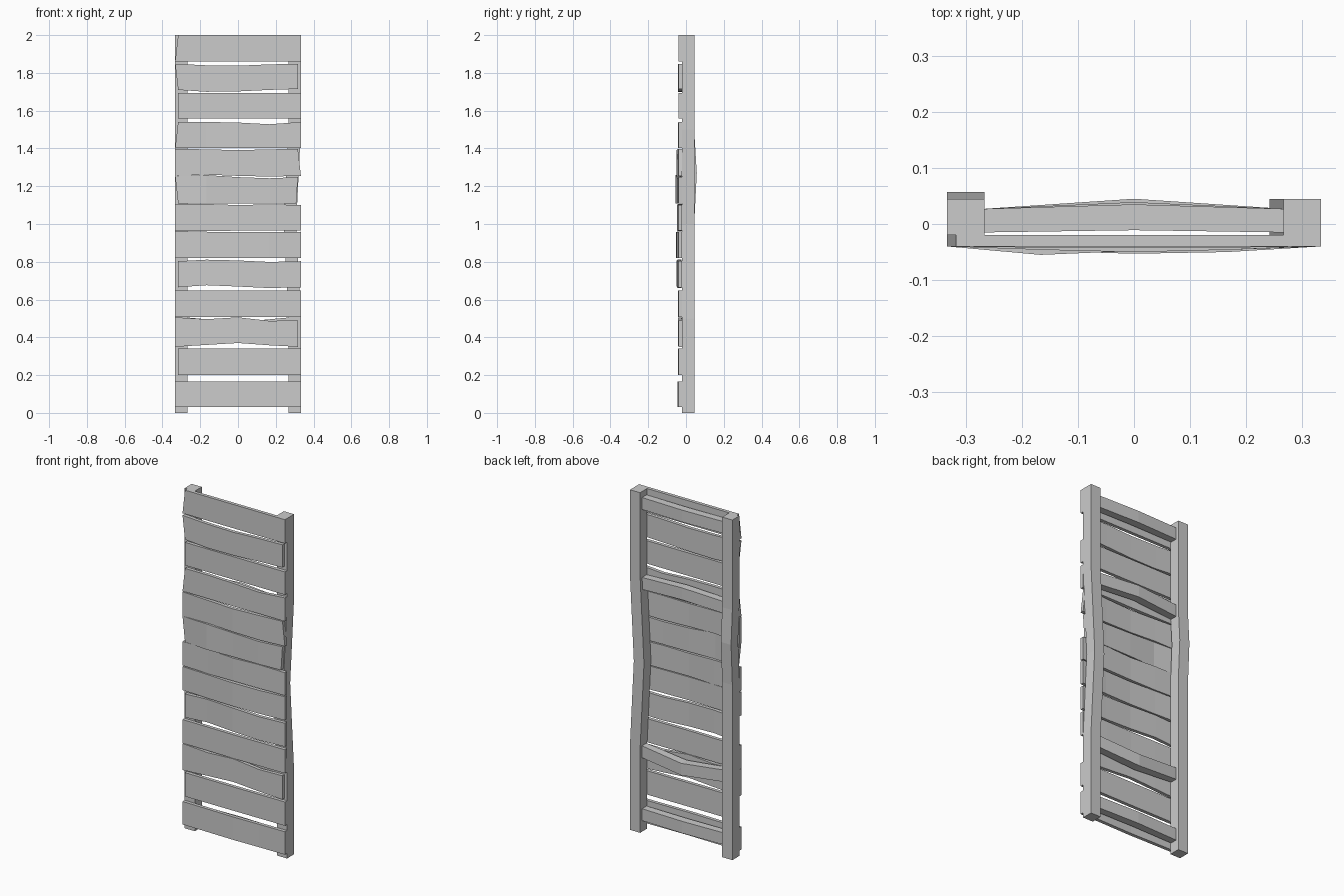
import bpy, bmesh

if "Cube" in bpy.data.objects:
    bpy.data.objects.remove(bpy.data.objects["Cube"])

def loft(name, rings):
    """Skin a list of four-cornered sections into a closed, flat-shaded beam."""
    bm = bmesh.new()
    loops = [[bm.verts.new(p) for p in ring] for ring in rings]
    for a, b in zip(loops, loops[1:]):
        for i in range(4):
            j = (i + 1) % 4
            bm.faces.new((a[i], a[j], b[j], b[i]))
    bm.faces.new(loops[0][::-1])
    bm.faces.new(loops[-1])
    bmesh.ops.recalc_face_normals(bm, faces=bm.faces)
    mesh = bpy.data.meshes.new(name)
    bm.to_mesh(mesh)
    bm.free()
    obj = bpy.data.objects.new(name, mesh)
    bpy.context.collection.objects.link(obj)
    return obj

def post(name, xc, bends):
    # bends: (z, x shift, y shift)
    h = 0.033
    loft(name, [[(xc - h + dx, -0.02 + dy, z), (xc + h + dx, -0.02 + dy, z),
                 (xc + h + dx, 0.045 + dy, z), (xc - h + dx, 0.045 + dy, z)]
                for z, dx, dy in bends])

def rail(name, z0, z1, dz, dy):
    # horizontal rail bent at its middle
    rings = []
    for x, k in ((-0.268, 0), (0, 1), (0.268, 0)):
        y0, y1 = -0.015 + dy * k * 0.5, 0.027 + dy * k
        a, b = z0 + dz * k, z1 + dz * k
        rings.append([(x, y0, a), (x, y1, a), (x, y1, b), (x, y0, b)])
    loft(name, rings)

F, S = 0.333, 0.317   # full and short half widths

def plank(name, z0, z1, left=(F, F), right=(F, F), bot=(0,) * 5, top=(0,) * 5,
          bow=(0,) * 5):
    # left / right: half width at bottom and top; bot / top / bow: shifts in mm
    rings = []
    for i in range(5):
        mid = (i - 2) * 0.1665
        xb = -left[0] if i == 0 else right[0] if i == 4 else mid
        xt = -left[1] if i == 0 else right[1] if i == 4 else mid
        b, t, y = z0 + bot[i] / 1000, z1 + top[i] / 1000, -bow[i] / 1000
        rings.append([(xb, -0.04 + y, b), (xb, -0.02 + y, b),
                      (xt, -0.02 + y, t), (xt, -0.04 + y, t)])
    loft(name, rings)

# Warped uprights
post("left_post", -0.300, [(0, 0, 0), (1.03, 0, 0), (1.27, 0, 0.012), (1.47, 0, 0), (2, 0, 0)])
post("right_post", 0.300, [(0, 0, 0), (0.5, 0, 0), (1.0, -0.025, 0), (1.5, 0, 0), (2, 0, 0)])

# Cross rails on the back
rail("bottom_rail", 0.065, 0.135, 0, 0.008)
rail("lower_rail", 0.435, 0.505, -0.025, 0.018)
rail("upper_rail", 1.425, 1.495, 0.015, 0.012)
rail("top_rail", 1.895, 1.965, 0, 0.008)

# Uneven front planks, bottom to top
specs = [
    dict(z0=0.03, z1=0.165, bow=(0, 2, 5, 2, 0)),
    dict(z0=0.20, z1=0.34, left=(S, S), bow=(2, 2, 2, 1, 0)),
    dict(z0=0.35, z1=0.49, right=(S, S), bot=(0, 10, 20, 8, 0), top=(16, 6, 16, -3, 0), bow=(0, 1, 3, 2, 0)),
    dict(z0=0.508, z1=0.647, bow=(0, 1, 3, 1, 0)),
    dict(z0=0.665, z1=0.803, left=(S, S), bot=(0, 11, 4, -4, 0), top=(0, 8, 4, -4, 0), bow=(2, 4, 9, 5, 0)),
    dict(z0=0.82, z1=0.957, top=(2, 2, 0, 0, 2), bow=(0, 8, 13, 10, 0)),
    dict(z0=0.965, z1=1.10, bot=(0, -3, 0, 0, 0), top=(6, 6, 0, 4, 0), bow=(0, 3, 7, 3, 0)),
    dict(z0=1.108, z1=1.25, left=(S, F), right=(0.308, S), top=(5, 9, -2, -8, -2), bow=(0, 15, 8, 6, 0)),
    dict(z0=1.255, z1=1.395, left=(F, F), right=(F, S), bot=(0, 6, 0, -4, 0), top=(3, 0, -4, 0, 3), bow=(0, 6, 10, 6, 0)),
    dict(z0=1.402, z1=1.54, left=(F, S), top=(0, 0, -3, -12, 0), bow=(0, 0, 2, 0, 0)),
    dict(z0=1.558, z1=1.693, left=(S, S)),
    dict(z0=1.71, z1=1.84, left=(S, F), right=(S, S), bot=(0, -10, -8, 0, 5), top=(8, 0, -2, 5, 8), bow=(0, 2, 3, 2, 0)),
    dict(z0=1.86, z1=2.0, left=(F, S)),
]
for n, s in enumerate(specs, 1):
    plank(f"plank_{n:02d}", **s)
